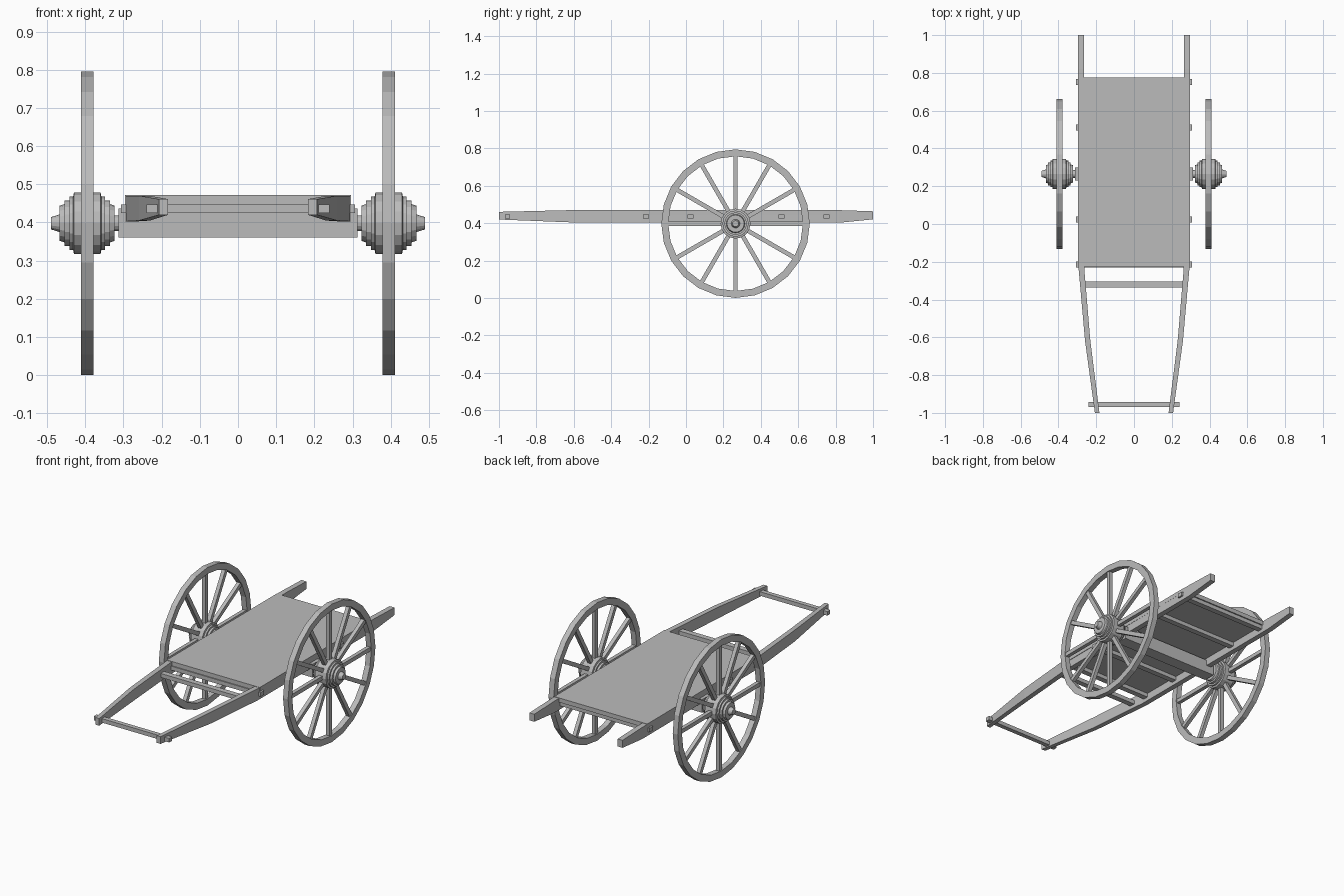
import bpy, bmesh, math
from mathutils import Matrix, Vector

if "Cube" in bpy.data.objects:
    bpy.data.objects.remove(bpy.data.objects["Cube"], do_unlink=True)

grey = bpy.data.materials.new("plain_grey")
grey.use_nodes = True
colour = (0.5, 0.5, 0.5, 1)
grey.diffuse_color = colour
grey.node_tree.nodes["Principled BSDF"].inputs["Base Color"].default_value = colour

AXLE_Y, AXLE_Z, WHEEL_X = 0.265, 0.398, 0.395


def finish(name, bm):
    bmesh.ops.recalc_face_normals(bm, faces=bm.faces)
    mesh = bpy.data.meshes.new(name)
    bm.to_mesh(mesh)
    bm.free()
    mesh.materials.append(grey)
    ob = bpy.data.objects.new(name, mesh)
    bpy.context.collection.objects.link(ob)
    return ob


def add_box(bm, centre, size, turn=Matrix()):
    matrix = turn @ Matrix.Translation(centre) @ Matrix.Diagonal((*size, 1))
    bmesh.ops.create_cube(bm, size=1, matrix=matrix)


def box(name, centre, size):
    bm = bmesh.new()
    add_box(bm, centre, size)
    return finish(name, bm)


def loft(bm, rings, closed=False):
    """Skin a list of vertex rings; cap the ends unless it closes on itself."""
    n = len(rings[0])
    last = len(rings) if closed else len(rings) - 1
    for i in range(last):
        a, b = rings[i], rings[(i + 1) % len(rings)]
        for j in range(n):
            k = (j + 1) % n
            bm.faces.new((a[j], a[k], b[k], b[j]))
    if not closed:
        bm.faces.new(rings[0])
        bm.faces.new(rings[-1])


def lathe(bm, profile, sides, closed=False):
    """Turn (x, radius) points around the x axis."""
    rings = []
    for x, r in profile:
        angles = [math.tau * i / sides for i in range(sides)]
        rings.append([bm.verts.new((x, r * math.sin(a), r * math.cos(a))) for a in angles])
    loft(bm, rings, closed)


# Side rails: y, outer x, inner x, bottom z, top z
STATIONS = [(-1, 0.207, 0.183, 0.42, 0.461), (-0.62, 0.259, 0.231, 0.405, 0.47),
            (-0.24, 0.293, 0.263, 0.403, 0.47), (0.82, 0.296, 0.265, 0.403, 0.47),
            (1, 0.296, 0.265, 0.421, 0.464)]

# Wheel hub outline from the inner end to the outer end, relative to the wheel
HUB_HALF = [(0.072, 0.046), (0.06, 0.05), (0.06, 0.06), (0.047, 0.06),
            (0.047, 0.07), (0.037, 0.07), (0.035, 0.08)]
HUB = [(-x, r) for x, r in HUB_HALF] + HUB_HALF[::-1]

for side, label in ((1, "left"), (-1, "right")):
    bm = bmesh.new()
    rings = [[bm.verts.new((side * x, y, z)) for x, z in ((o, lo), (i, lo), (i, hi), (o, hi))]
             for y, o, i, lo, hi in STATIONS]
    loft(bm, rings)
    finish(label + "_rail", bm)

    centre = Vector((side * WHEEL_X, AXLE_Y, AXLE_Z))

    # Rim
    bm = bmesh.new()
    lathe(bm, [(-0.016, 0.36), (0.016, 0.36), (0.016, 0.397), (-0.016, 0.397)], 24, True)
    finish(label + "_wheel_rim", bm).location = centre

    # Spokes
    bm = bmesh.new()
    for i in range(12):
        add_box(bm, (0, 0, 0.215), (0.022, 0.023, 0.31), Matrix.Rotation(math.tau * i / 12, 4, "X"))
    finish(label + "_wheel_spokes", bm).location = centre

    # Hub
    bm = bmesh.new()
    lathe(bm, [(side * x, r) for x, r in HUB], 16)
    finish(label + "_wheel_hub", bm).location = centre

    # Axle spindle with its tapered end
    bm = bmesh.new()
    lathe(bm, [(side * x, r) for x, r in ((-0.1, 0.02), (0.07, 0.024), (0.095, 0.016))], 16)
    finish(label + "_axle_spindle", bm).location = centre

# Deck and axle beam
box("deck", (0, 0.275, 0.4595), (0.592, 1.0, 0.025))
box("axle_beam", (0, AXLE_Y, AXLE_Z), (0.626, 0.07, 0.076))

# Cross bars whose ends pass through the rails
for i, y in enumerate((-0.215, 0.025, 0.51, 0.752)):
    box(f"cross_bar_{i + 1}", (0, y, 0.436), (0.612, 0.032, 0.023))
box("front_cross_bar", (0, -0.32, 0.436), (0.54, 0.032, 0.023))
box("pull_bar", (0, -0.955, 0.436), (0.48, 0.026, 0.023))
